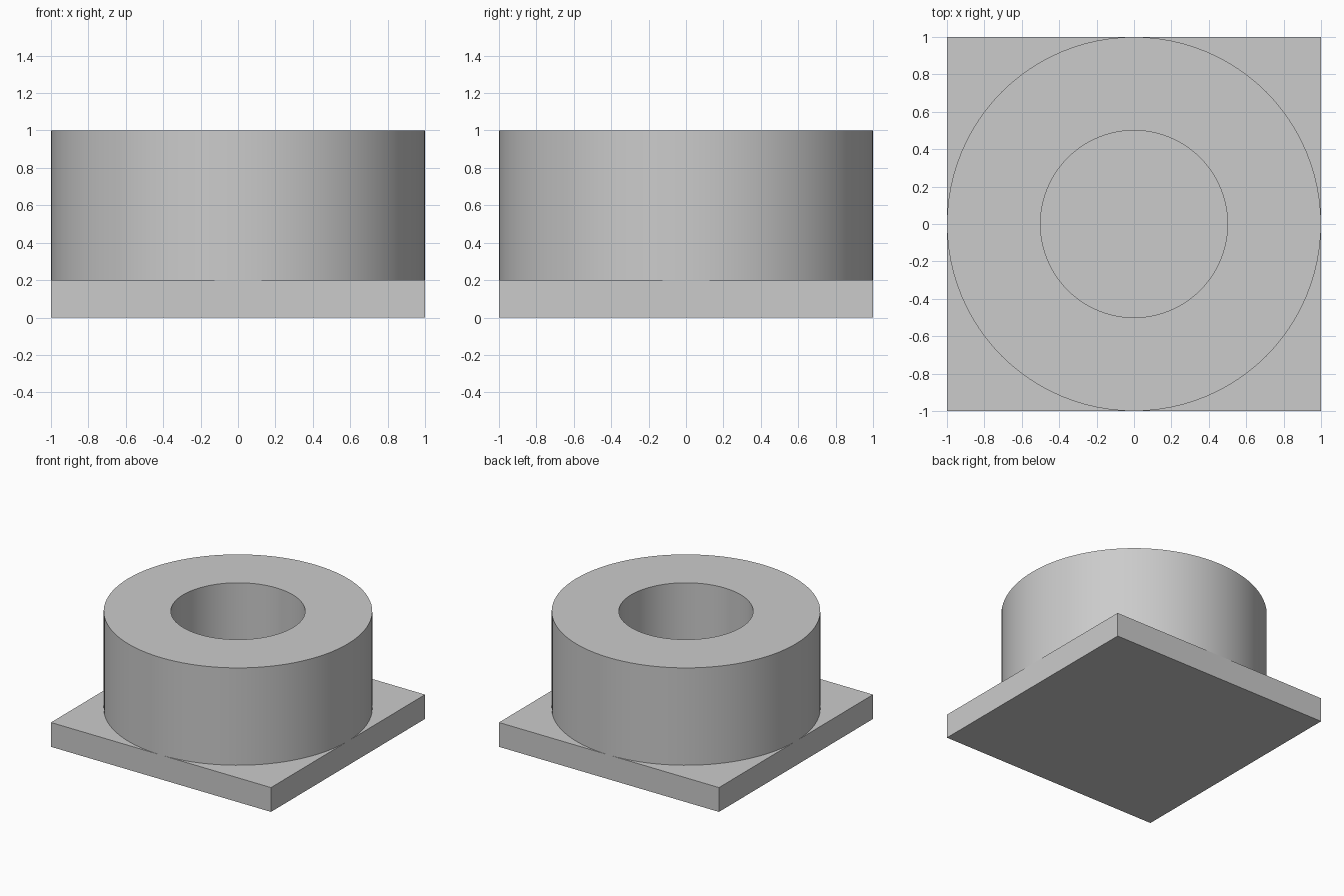
import bpy
import bmesh
import math

SEGMENTS = 96
OUTER, INNER = 1.0, 0.5
BASE_TOP, TOP = 0.2, 1.0

cube = bpy.data.objects.get("Cube")
if cube:
    bpy.data.objects.remove(cube, do_unlink=True)

grey = bpy.data.materials.new("light_grey")
grey.use_nodes = True
colour = (0.6, 0.6, 0.6, 1)
grey.diffuse_color = colour
grey.node_tree.nodes["Principled BSDF"].inputs["Base Color"].default_value = colour


def add_part(name, bm):
    bmesh.ops.recalc_face_normals(bm, faces=bm.faces)
    mesh = bpy.data.meshes.new(name)
    bm.to_mesh(mesh)
    bm.free()
    mesh.materials.append(grey)
    part = bpy.data.objects.new(name, mesh)
    bpy.context.collection.objects.link(part)
    return part


# Square base plate, closing the bottom of the bore
bm = bmesh.new()
bmesh.ops.create_cube(bm, size=1)
bmesh.ops.scale(bm, vec=(2, 2, BASE_TOP), verts=bm.verts)
bmesh.ops.translate(bm, vec=(0, 0, BASE_TOP / 2), verts=bm.verts)
add_part("base_plate", bm)

# Thick round collar: a rectangular section swept about the z axis
bm = bmesh.new()
section = [(INNER, BASE_TOP), (OUTER, BASE_TOP), (OUTER, TOP), (INNER, TOP)]
verts = [bm.verts.new((r, 0, z)) for r, z in section]
edges = [bm.edges.new((verts[i], verts[i - 1])) for i in range(len(verts))]
bmesh.ops.spin(bm, geom=verts + edges, cent=(0, 0, 0), axis=(0, 0, 1),
               angle=math.tau, steps=SEGMENTS, use_merge=True)
bmesh.ops.remove_doubles(bm, verts=bm.verts, dist=0.0001)
collar = add_part("round_collar", bm)

# Smooth walls with crisp rims
bpy.ops.object.select_all(action="DESELECT")
collar.select_set(True)
bpy.context.view_layer.objects.active = collar
bpy.ops.object.shade_smooth_by_angle(angle=math.radians(30))
